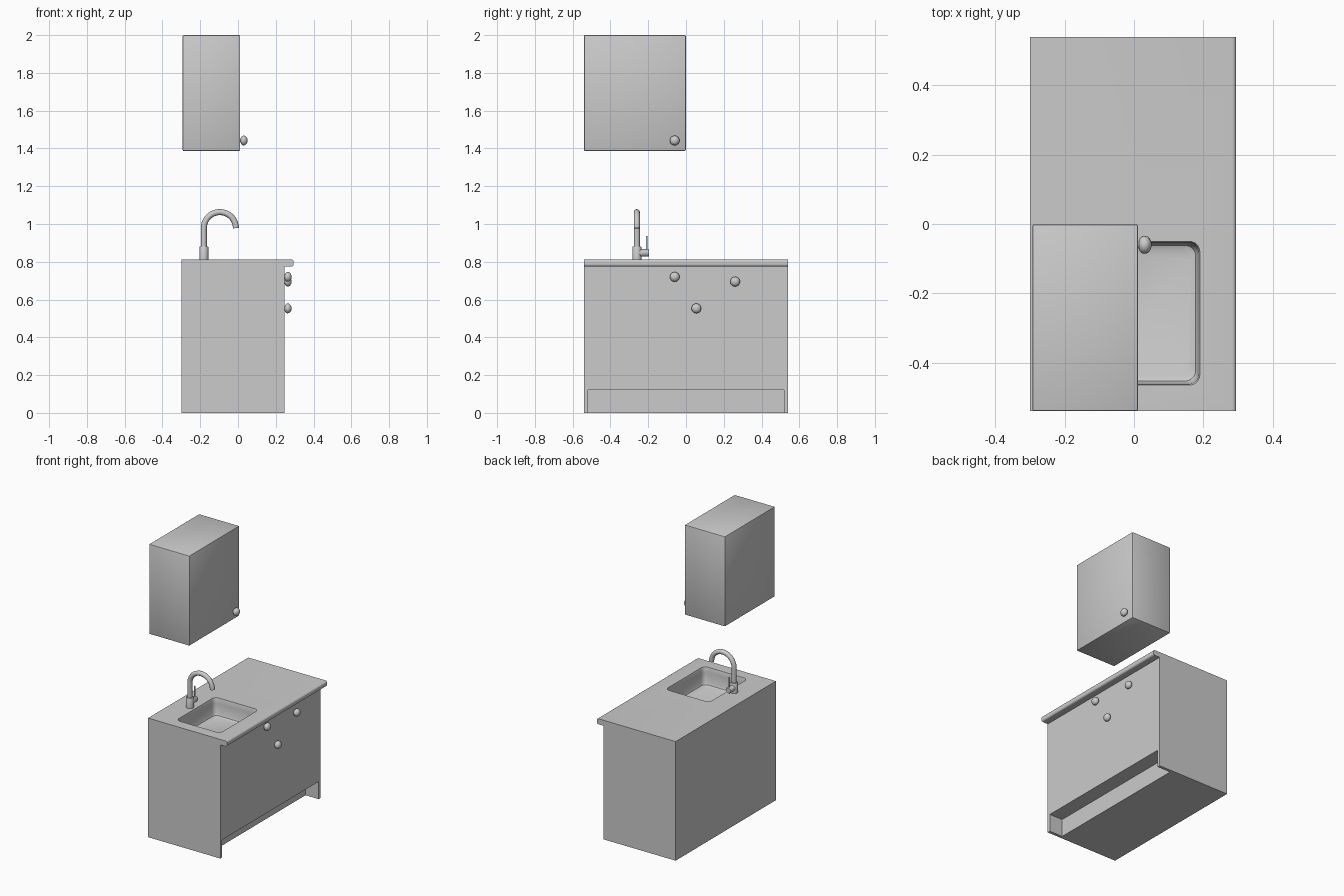
import bpy, bmesh, math
from mathutils import Vector

if "Cube" in bpy.data.objects:
    bpy.data.objects.remove(bpy.data.objects["Cube"])


def finish(name, bm, angle=35):
    bmesh.ops.recalc_face_normals(bm, faces=bm.faces[:])
    me = bpy.data.meshes.new(name)
    bm.to_mesh(me)
    bm.free()
    ob = bpy.data.objects.new(name, me)
    bpy.context.collection.objects.link(ob)
    smooth(ob, angle)
    return ob


def select(ob):
    bpy.ops.object.select_all(action='DESELECT')
    ob.select_set(True)
    bpy.context.view_layer.objects.active = ob


def smooth(ob, angle=35):
    select(ob)
    bpy.ops.object.shade_smooth_by_angle(angle=math.radians(angle))


def loft(name, rings, angle=35):
    """Skin a closed solid through rings with equal point counts."""
    bm = bmesh.new()
    vs = [[bm.verts.new(p) for p in r] for r in rings]
    n = len(vs[0])
    for a, b in zip(vs, vs[1:]):
        for i in range(n):
            j = (i + 1) % n
            bm.faces.new((a[i], a[j], b[j], b[i]))
    bm.faces.new(vs[0][::-1])
    bm.faces.new(vs[-1])
    return finish(name, bm, angle)


def prism(name, profile, y0, y1):
    return loft(name, [[(x, y, z) for x, z in profile] for y in (y0, y1)])


def box(name, lo, hi, bevel=0):
    bm = bmesh.new()
    bmesh.ops.create_cube(bm, size=1)
    for v in bm.verts:
        v.co = Vector([(a + b) / 2 + c * (b - a) for a, b, c in zip(lo, hi, v.co)])
    if bevel:
        bmesh.ops.bevel(bm, geom=bm.edges[:], offset=bevel, segments=2,
                        profile=0.5, affect='EDGES')
    return finish(name, bm)


def rounded_rect(x0, x1, y0, y1, r, z, seg=5):
    pts = []
    for k, (cx, cy) in enumerate([(x1 - r, y1 - r), (x0 + r, y1 - r),
                                  (x0 + r, y0 + r), (x1 - r, y0 + r)]):
        for i in range(seg + 1):
            a = math.pi / 2 * (k + i / seg)
            pts.append((cx + r * math.cos(a), cy + r * math.sin(a), z))
    return pts


def lathe(name, profile, origin, axis, n=20):
    """Turn (radius, height) points around an axis."""
    q = Vector((0, 0, 1)).rotation_difference(Vector(axis))
    o = Vector(origin)
    rings = [[o + q @ Vector((r * math.cos(t), r * math.sin(t), h))
              for t in (2 * math.pi * i / n for i in range(n))] for r, h in profile]
    return loft(name, rings)


def carve(ob, cutter):
    m = ob.modifiers.new("carve", 'BOOLEAN')
    m.operation, m.solver, m.object = 'DIFFERENCE', 'EXACT', cutter
    select(ob)
    bpy.ops.object.modifier_apply(modifier=m.name)
    smooth(ob)


# base cabinet and worktop with a rounded front edge
body = box("base_cabinet", (-0.30, -0.54, 0), (0.245, 0.54, 0.775))
r, xf = 0.012, 0.295
edge = [(xf - r + r * math.sin(a), 0.812 - r + r * math.cos(a))
        for a in (math.pi / 2 * i / 4 for i in range(5))]
edge += [(xf - r + r * math.cos(a), 0.775 + r - r * math.sin(a))
         for a in (math.pi / 2 * i / 4 for i in range(5))]
worktop = prism("worktop", [(-0.30, 0.775), (-0.30, 0.812)] + edge, -0.54, 0.54)

# toe kick recess between the side panels
kick = box("toe_kick_cutter", (0.145, -0.52, -0.1), (0.4, 0.52, 0.12))
carve(body, kick)

# sink basin sunk through worktop into cabinet
steps = [(0, 0.85), (0, 0.812), (0.003, 0.802), (0.007, 0.71),
         (0.012, 0.698), (0.025, 0.692)]
basin = loft("sink_cutter", [rounded_rect(-0.14 + d, 0.19 - d, -0.465 + d, -0.05 - d,
                                          0.03, z) for d, z in steps])
for part in (worktop, body):
    carve(part, basin)
for c in (kick, basin):
    bpy.data.objects.remove(c)

# wall cabinet
box("wall_cabinet", (-0.293, -0.54, 1.387), (0.011, -0.001, 2.0), 0.005)

# round knobs on short stems
knob = [(0.012, -0.002), (0.010, 0.004), (0.019, 0.007), (0.025, 0.014), (0.026, 0.021),
        (0.024, 0.029), (0.017, 0.036), (0.008, 0.040)]
for name, x, y, z in [("left_door_knob", 0.243, -0.06, 0.72),
                      ("lower_door_knob", 0.243, 0.055, 0.553),
                      ("drawer_knob", 0.243, 0.26, 0.695),
                      ("wall_cabinet_knob", 0.010, -0.06, 1.442)]:
    lathe(name, knob, (x, y, z), (1, 0, 0), 16)

# tap: base, side valve, lever
fx, fy = -0.181, -0.26
lathe("tap_base", [(0.024, 0.0), (0.024, 0.068), (0.022, 0.071)], (fx, fy, 0.81), (0, 0, 1))
lathe("tap_valve", [(0.020, 0.0), (0.020, 0.060), (0.018, 0.063)], (fx, fy, 0.847), (0, 1, 0))
lathe("tap_lever", [(0.005, 0.0), (0.005, 0.083), (0.003, 0.086)], (fx, -0.208, 0.85), (0, 0, 1), 12)

# swan-neck spout
rad, cz = 0.085, 0.978
path = [(fx, fy, 0.86)]
path += [(fx + rad - rad * math.cos(a), fy, cz + rad * math.sin(a))
         for a in (math.pi * i / 20 for i in range(21))]
cu = bpy.data.curves.new("tap_spout", 'CURVE')
cu.dimensions = '3D'
cu.bevel_depth, cu.bevel_resolution, cu.use_fill_caps = 0.016, 4, True
sp = cu.splines.new('POLY')
sp.points.add(len(path) - 1)
for p, c in zip(sp.points, path):
    p.co = (*c, 1)
spout = bpy.data.objects.new("tap_spout", cu)
bpy.context.collection.objects.link(spout)
select(spout)
bpy.ops.object.convert(target='MESH')
smooth(bpy.context.view_layer.objects.active)
